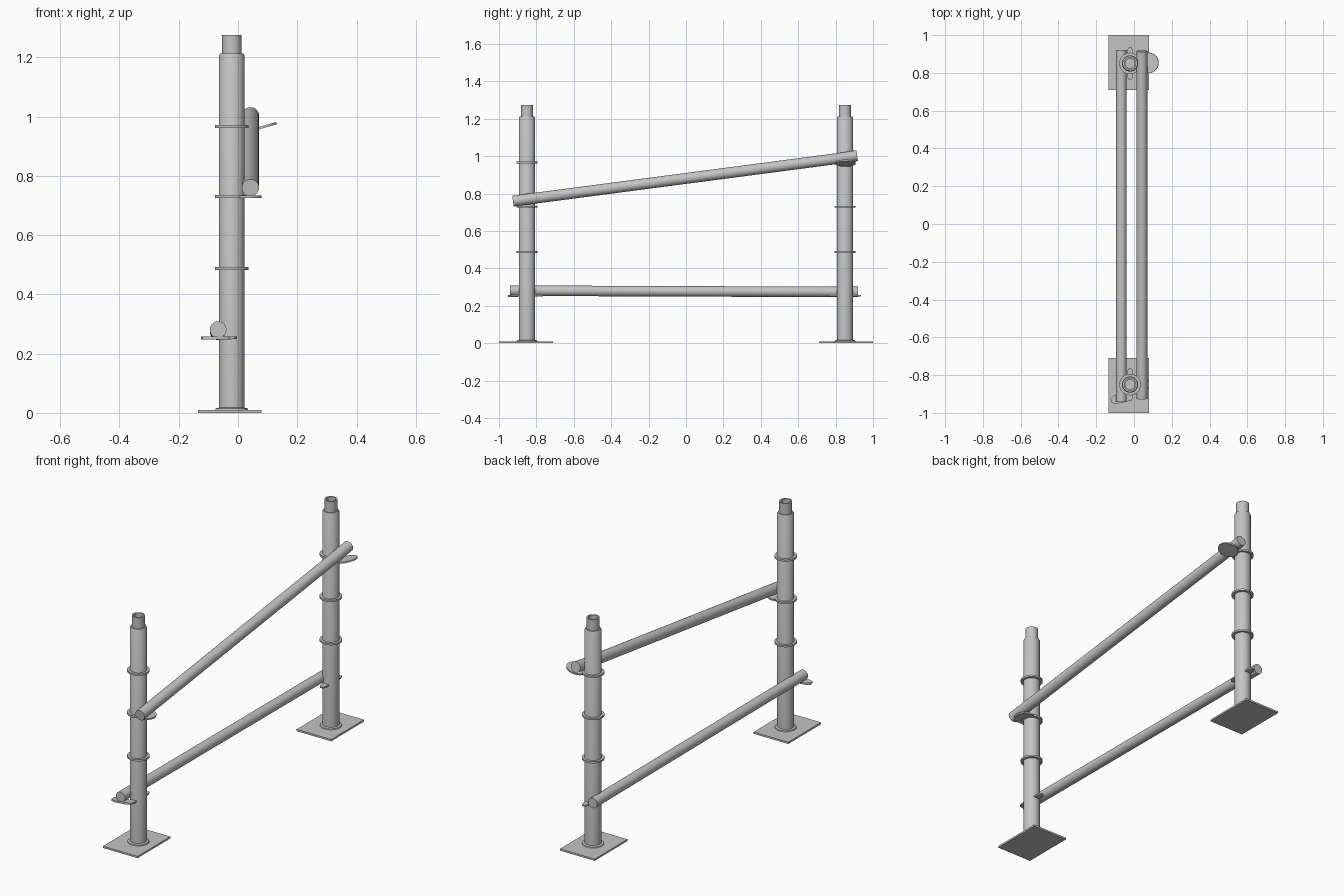
import bpy, bmesh, math
from mathutils import Matrix, Vector

if "Cube" in bpy.data.objects:
    bpy.data.objects.remove(bpy.data.objects["Cube"], do_unlink=True)

steel = bpy.data.materials.new("galvanised_grey")
steel.use_nodes = True
GREY = (0.55, 0.55, 0.55, 1)
steel.diffuse_color = GREY
steel.node_tree.nodes["Principled BSDF"].inputs["Base Color"].default_value = GREY

POST_X, POST_Y = -0.021, 0.85


def finish(name, bm, loc=(0, 0, 0), rot=(0, 0, 0)):
    bmesh.ops.recalc_face_normals(bm, faces=bm.faces)
    mesh = bpy.data.meshes.new(name)
    bm.to_mesh(mesh)
    bm.free()
    ob = bpy.data.objects.new(name, mesh)
    bpy.context.collection.objects.link(ob)
    ob.location, ob.rotation_euler = loc, rot
    mesh.materials.append(steel)
    bpy.ops.object.select_all(action='DESELECT')
    ob.select_set(True)
    bpy.context.view_layer.objects.active = ob
    bpy.ops.object.shade_smooth_by_angle(angle=math.radians(35))
    return ob


def lathe(name, profile, loc, rot=(0, 0, 0), closed=False):
    """Spin (radius, z) points around the vertical axis."""
    bm = bmesh.new()
    verts = [bm.verts.new((r, 0, z)) for r, z in profile]
    edges = [bm.edges.new(p) for p in zip(verts, verts[1:])]
    if closed:
        edges.append(bm.edges.new((verts[-1], verts[0])))
    bmesh.ops.spin(bm, geom=verts + edges, axis=(0, 0, 1), cent=(0, 0, 0),
                   steps=40, angle=math.tau)
    bmesh.ops.remove_doubles(bm, verts=bm.verts, dist=1e-5)
    return finish(name, bm, loc, rot)


def box(name, size, loc, rot=(0, 0, 0)):
    bm = bmesh.new()
    bmesh.ops.create_cube(bm, size=1, matrix=Matrix.Diagonal((*size, 1)))
    return finish(name, bm, loc, rot)


def disc(name, radius, thick, loc, rot=(0, 0, 0)):
    h = thick / 2
    return lathe(name, [(0, -h), (radius, -h), (radius, h), (0, h)], loc, rot)


def tongue(name, length, width, thick, loc, rot):
    """Flat strip along y with tapered tips."""
    bm = bmesh.new()
    a, w = length / 2, width / 2
    outline = [(-w, 0.02 - a), (-w * .5, -a), (w * .5, -a), (w, 0.02 - a),
               (w, a - 0.02), (w * .5, a), (-w * .5, a), (-w, a - 0.02)]
    face = bm.faces.new([bm.verts.new((x, y, -thick / 2)) for x, y in outline])
    top = bmesh.ops.extrude_face_region(bm, geom=[face])["geom"]
    bmesh.ops.translate(bm, vec=(0, 0, thick),
                        verts=[g for g in top if isinstance(g, bmesh.types.BMVert)])
    return finish(name, bm, loc, rot)


def rail(name, points, radius):
    """Round bar swept along a few points, with flat capped ends."""
    bm = bmesh.new()
    pts = [Vector(p) for p in points]
    rings = []
    for i, p in enumerate(pts):
        d = (pts[min(i + 1, len(pts) - 1)] - pts[max(i - 1, 0)]).normalized()
        m = Matrix.Translation(p) @ d.to_track_quat('Z', 'X').to_matrix().to_4x4()
        rings.append(bmesh.ops.create_circle(bm, segments=32, radius=radius, matrix=m)["verts"])
    for a, b in zip(rings, rings[1:]):
        for i in range(32):
            j = (i + 1) % 32
            bm.faces.new((a[i], a[j], b[j], b[i]))
    bm.faces.new(rings[0])
    bm.faces.new(rings[-1])
    return finish(name, bm)


# Two posts with base plates, collars and wedge strips
for side, sign in (("front", -1), ("back", 1)):
    y = sign * POST_Y
    box(side + "_base_plate", (0.214, 0.29, 0.01), (-0.028, sign * 0.855, 0.005))
    lathe(side + "_post", [(0, 0.01), (0.043, 0.01), (0.043, 1.206), (0.039, 1.213),
                           (0.033, 1.213), (0.033, 1.275), (0.025, 1.275),
                           (0.025, 1.1), (0, 1.1)], (POST_X, y, 0))
    lathe(side + "_base_weld", [(0.042, 0.009), (0.056, 0.009), (0.054, 0.015), (0.042, 0.018)],
          (POST_X, y, 0), closed=True)
    for n, z in enumerate((0.488, 0.73, 0.967)):
        lathe(f"{side}_collar_{n + 1}", [(0.042, -0.005), (0.057, -0.005), (0.057, 0.005),
                                         (0.042, 0.005)], (POST_X, y, z), closed=True)
    tongue(side + "_wedge_strip", 0.17, 0.034, 0.008, (POST_X, y, 0.253), (0, 0, 0))

# Sloping upper rail and level lower rail
rail("upper_rail", [(0.042, -0.925, 0.76), (0.042, 0.83, 0.99), (0.042, 0.915, 1.003)], 0.029)
rail("lower_rail", [(-0.067, -0.942, 0.281), (-0.067, 0.92, 0.274)], 0.028)

# Coupling discs under the upper rail ends
disc("upper_rail_back_disc", 0.054, 0.008, (0.078, 0.853, 0.963), (0, math.radians(-16), 0))
disc("upper_rail_front_disc", 0.054, 0.008, (0.026, -0.85, 0.73))

# Strip under the front end of the lower rail
tongue("lower_rail_front_strip", 0.1, 0.045, 0.01, (-0.073, -0.925, 0.252),
       (0, 0, math.radians(100)))
